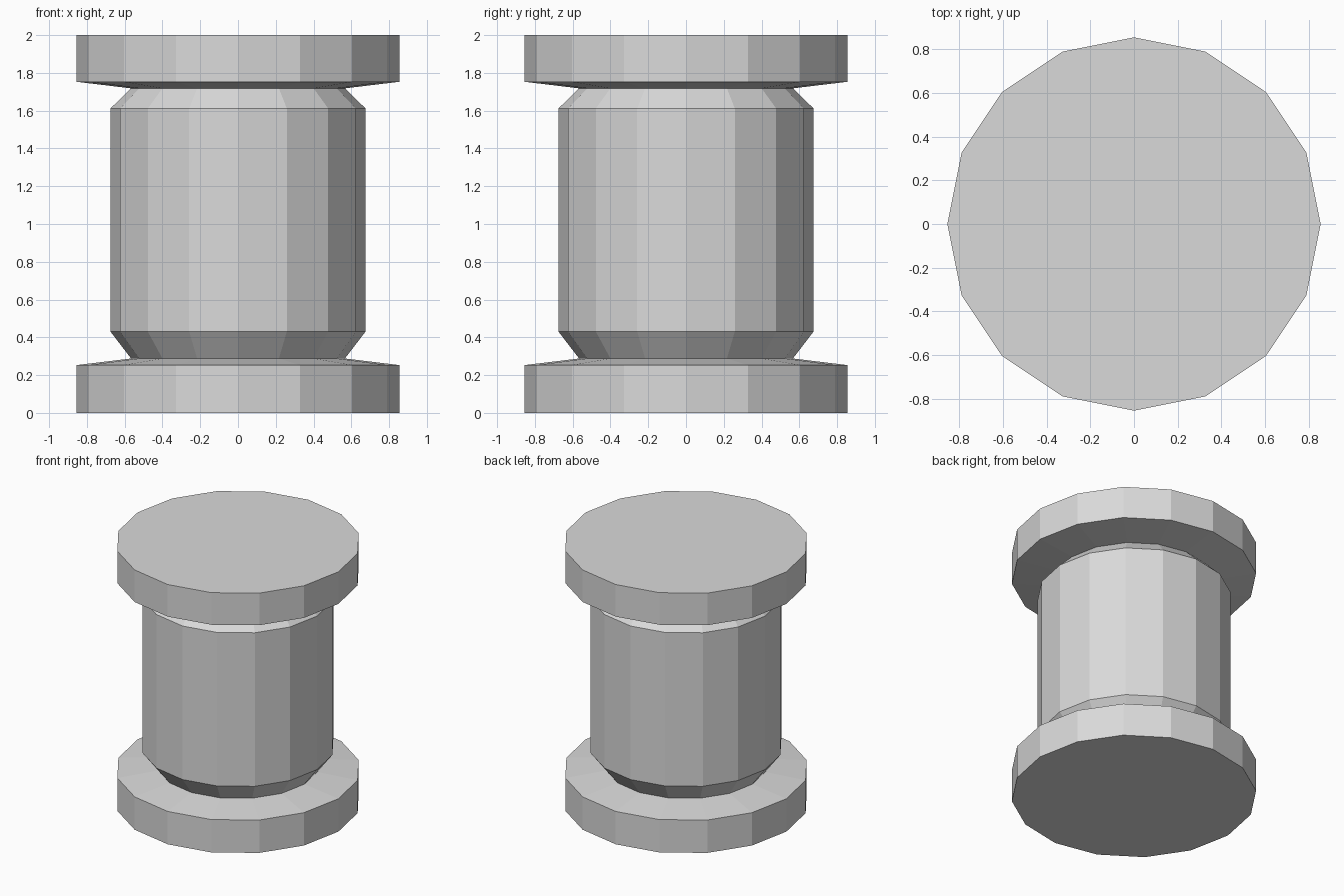
import bpy
import bmesh
from math import cos, sin, tau

SIDES = 16

cube = bpy.data.objects.get("Cube")
if cube:
    bpy.data.objects.remove(cube, do_unlink=True)

# One plain colour for the whole spool
grey = bpy.data.materials.new("light_grey")
grey.use_nodes = True
colour = (0.7, 0.7, 0.7, 1.0)
grey.diffuse_color = colour
grey.node_tree.nodes["Principled BSDF"].inputs["Base Color"].default_value = colour


def lathe(name, profile, material):
    """Turn (radius, height) points, listed bottom to top, into a closed faceted solid."""
    bm = bmesh.new()
    rings = [
        [bm.verts.new((r * cos(tau * i / SIDES), r * sin(tau * i / SIDES), z))
         for i in range(SIDES)]
        for r, z in profile
    ]
    for low, high in zip(rings, rings[1:]):
        for i in range(SIDES):
            j = (i + 1) % SIDES
            bm.faces.new((low[i], low[j], high[j], high[i]))
    bm.faces.new(rings[0][::-1])
    bm.faces.new(rings[-1])
    bmesh.ops.recalc_face_normals(bm, faces=bm.faces)
    mesh = bpy.data.meshes.new(name)
    bm.to_mesh(mesh)
    bm.free()
    mesh.materials.append(material)
    obj = bpy.data.objects.new(name, mesh)
    bpy.context.collection.objects.link(obj)
    return obj


flange, barrel, neck = 0.855, 0.675, 0.566

# Spool: bottom flange, narrow neck, barrel, narrow neck, top flange
lathe("spool", [
    (flange, 0.0), (flange, 0.253),
    (neck, 0.288),
    (barrel, 0.43), (barrel, 1.612),
    (neck, 1.718),
    (flange, 1.753), (flange, 2.0),
], grey)
